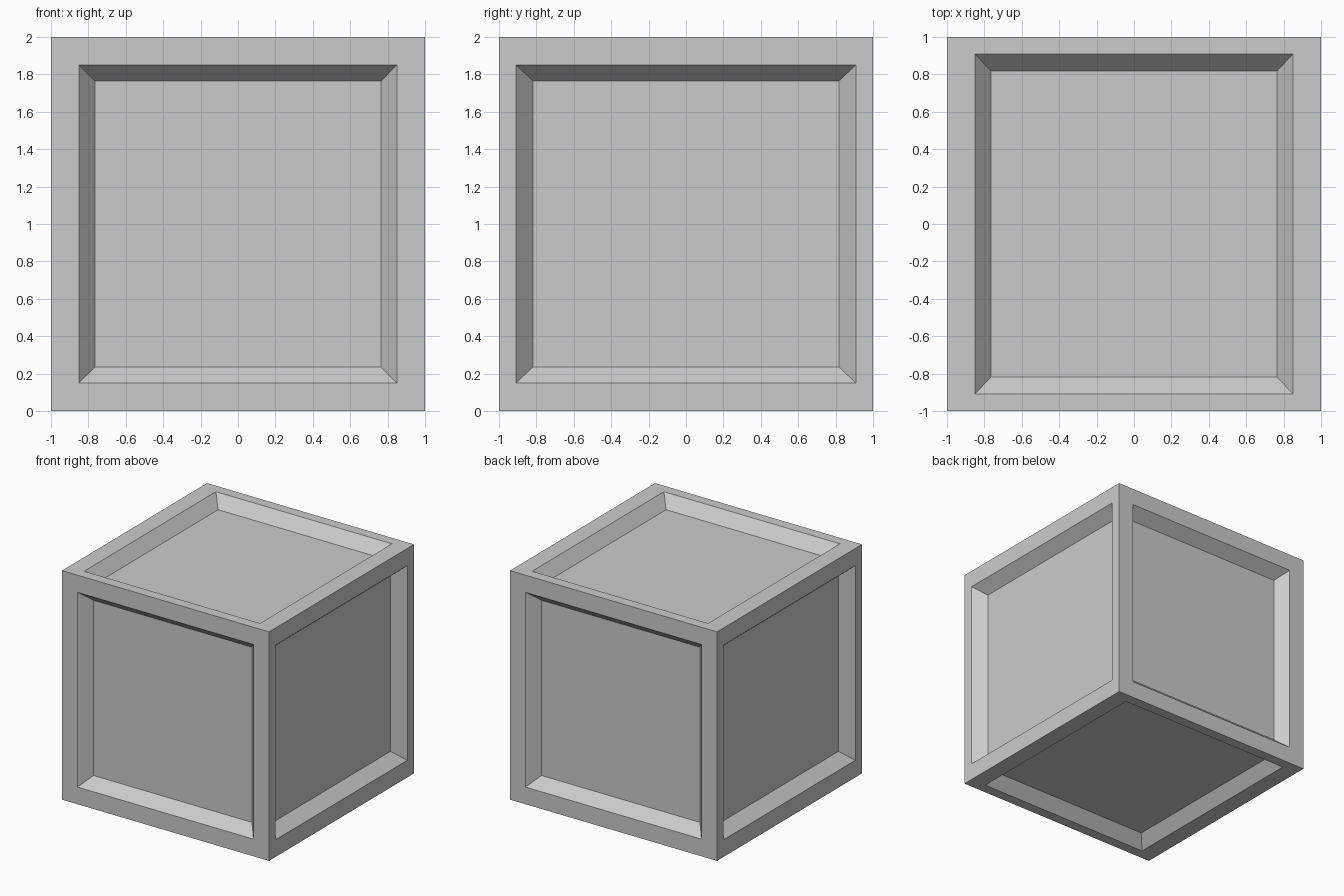
import bpy
import bmesh
from mathutils import Vector

if "Cube" in bpy.data.objects:
    bpy.data.objects.remove(bpy.data.objects["Cube"])

OPENING = Vector((0.85, 0.909, 0.85))   # half size of the recess opening per axis
TAPER = 0.9                             # recess floor relative to its opening
DEPTH = 0.1

bm = bmesh.new()
bmesh.ops.create_cube(bm, size=2)
bm.normal_update()


def inset_face(face, scale, depth):
    """Ring a face with new quads, scale the centre and push it inward."""
    normal = face.normal.copy()
    bmesh.ops.inset_individual(bm, faces=[face], thickness=0.01)
    axis = max(range(3), key=lambda i: abs(normal[i]))
    for v in face.verts:
        for i in range(3):
            if i != axis:
                v.co[i] = (1 if v.co[i] > 0 else -1) * scale[i]
        v.co[axis] = normal[axis] * (1 - depth)


# Flat border then a sloped recess on all six sides
for f in list(bm.faces):
    n = f.normal.copy()
    inset_face(f, OPENING, 0)
    f.normal = n
    inset_face(f, OPENING * TAPER, DEPTH)

bmesh.ops.recalc_face_normals(bm, faces=bm.faces[:])
bmesh.ops.translate(bm, verts=bm.verts[:], vec=(0, 0, 1))

# Crate body
mesh = bpy.data.meshes.new("crate")
bm.to_mesh(mesh)
bm.free()
crate = bpy.data.objects.new("crate", mesh)
bpy.context.collection.objects.link(crate)
